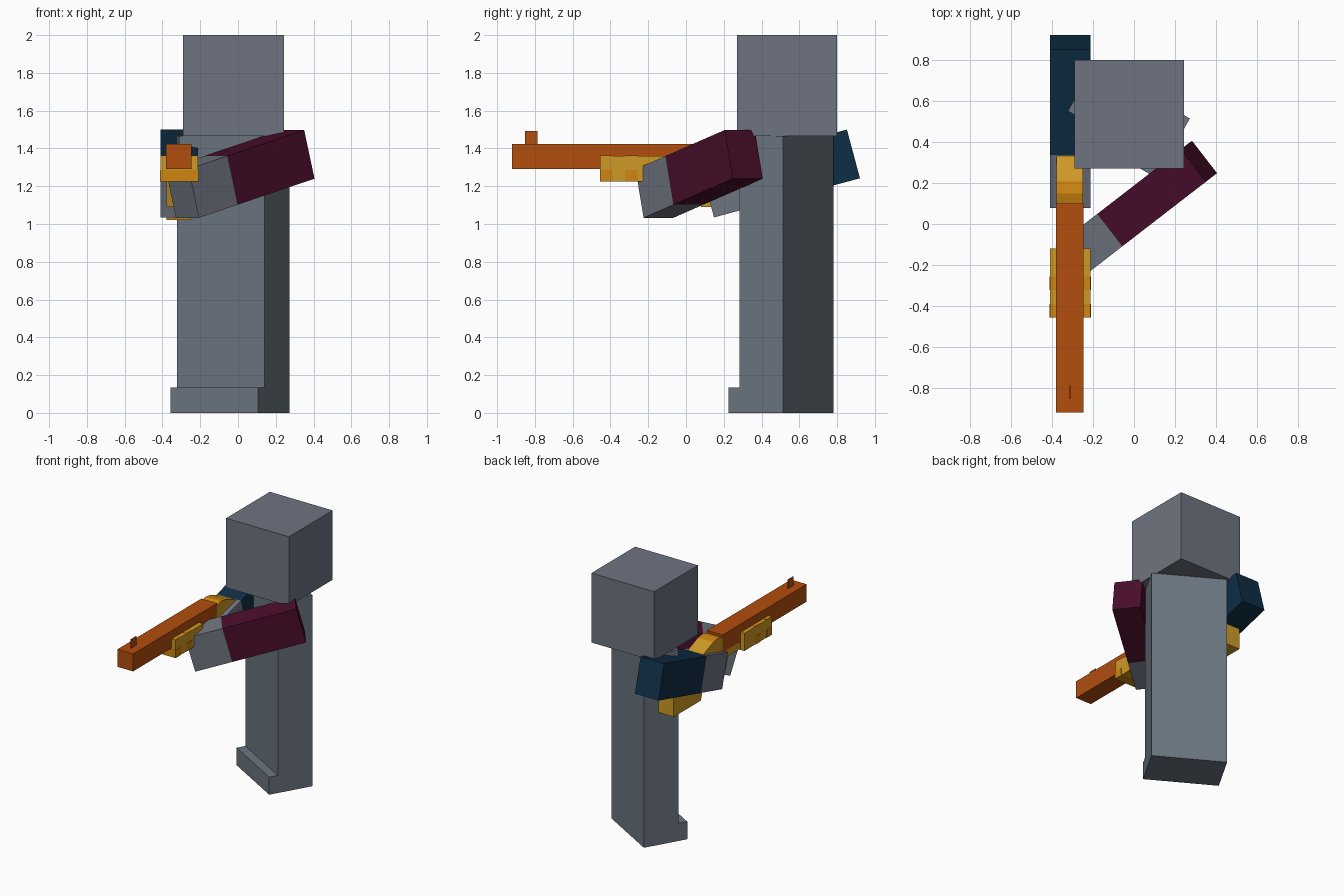
import bpy
import bmesh
from math import radians, sin, cos
from mathutils import Vector, Matrix

cube = bpy.data.objects.get("Cube")
if cube:
    bpy.data.objects.remove(cube, do_unlink=True)


def srgb(r, g, b):
    lin = lambda c: c / 12.92 if c <= 0.04045 else ((c + 0.055) / 1.055) ** 2.4
    return tuple(lin(c / 255) for c in (r, g, b)) + (1.0,)


def material(name, *rgb):
    m = bpy.data.materials.new(name)
    m.use_nodes = True
    m.diffuse_color = srgb(*rgb)
    m.node_tree.nodes["Principled BSDF"].inputs["Base Color"].default_value = srgb(*rgb)
    return m


HEAD = material("head grey", 110, 116, 128)
BODY = material("body grey", 107, 118, 129)
MAROON = material("maroon", 74, 14, 43)
NAVY = material("navy", 14, 46, 70)
ORANGE = material("burnt orange", 178, 78, 14)
GOLD = material("gold", 207, 154, 38)
AMBER = material("amber", 207, 134, 16)


def finish(name, bm, *mats):
    bmesh.ops.recalc_face_normals(bm, faces=bm.faces[:])
    me = bpy.data.meshes.new(name)
    bm.to_mesh(me)
    bm.free()
    for m in mats:
        me.materials.append(m)
    ob = bpy.data.objects.new(name, me)
    bpy.context.collection.objects.link(ob)
    return ob


def box(name, lo, hi, mat, matrix=Matrix()):
    """Box between two corners, then moved by a matrix."""
    lo, hi = Vector(lo), Vector(hi)
    bm = bmesh.new()
    bmesh.ops.create_cube(bm, size=1)
    for v in bm.verts:
        v.co = (lo + hi) / 2 + v.co * (hi - lo)
    bm.transform(matrix)
    return finish(name, bm, mat)


def prism(name, profile, x0, x1, *mats):
    """Side profile of (y, z) points extruded along x."""
    bm = bmesh.new()
    face = bm.faces.new([bm.verts.new((x0, y, z)) for y, z in profile])
    ext = bmesh.ops.extrude_face_region(bm, geom=[face])
    for v in ext["geom"]:
        if isinstance(v, bmesh.types.BMVert):
            v.co.x = x1
    return finish(name, bm, *mats)


# Head
box("head", (-0.29, 0.27, 1.467), (0.243, 0.80, 2.0), HEAD)

# Robe-like body turned 30 degrees, with a foot ledge along its front
turn = Matrix.Translation((-0.025, 0.533, 0)) @ Matrix.Rotation(radians(-30), 4, 'Z')
body_profile = [(0.133, 0), (0.133, 1.467), (-0.133, 1.467),
                (-0.133, 0.135), (-0.2, 0.135), (-0.2, 0)]
body = prism("body", body_profile, -0.267, 0.267, BODY)
body.data.transform(turn)


# Arms: local x runs along the arm, y across it, z up it
def arm(side, corner, heading, sleeve_mat):
    h, t = radians(heading), radians(15)
    along = Vector((cos(h) * cos(t), sin(h) * cos(t), -sin(t)))
    across = Vector((sin(h), -cos(h), 0))
    up = Vector((cos(h) * sin(t), sin(h) * sin(t), cos(t)))
    frame = Matrix((along, across, up)).transposed().to_4x4()
    frame.translation = corner
    box(side + "_sleeve", (0, 0, 0), (0.533, 0.2, 0.267), sleeve_mat, frame)
    box(side + "_hand", (0.533, 0, 0), (0.8, 0.2, 0.267), HEAD, frame)


arm("left", (0.405, 0.248, 1.24), 217.7, MAROON)
arm("right", (-0.211, 0.921, 1.242), 270, NAVY)

# Gun barrel and thin sight blade
box("gun_barrel", (-0.38, -0.92, 1.29), (-0.247, 0.10, 1.424), ORANGE)
box("gun_sight", (-0.316, -0.853, 1.42), (-0.311, -0.787, 1.492), ORANGE)

# Fore grip with darker bands
box("fore_grip", (-0.411, -0.455, 1.225), (-0.212, -0.12, 1.36), GOLD)
for i, y in enumerate((-0.456, -0.322)):
    box(f"grip_band_{i + 1}_lower", (-0.413, y, 1.224), (-0.21, y + 0.066, 1.285), AMBER)
    box(f"grip_band_{i + 1}_top", (-0.411, y, 1.358), (-0.212, y + 0.066, 1.362), AMBER)

# Stock: trigger housing, neck and butt in one side profile
stock_profile = [(-0.12, 1.295), (-0.12, 1.235), (0.03, 1.235), (0.08, 1.09),
                 (0.34, 1.09), (0.36, 1.02), (0.69, 1.02), (0.69, 1.18),
                 (0.335, 1.36), (0.21, 1.41), (0.15, 1.42), (0.08, 1.40),
                 (0.08, 1.295)]
stock = prism("gun_stock", stock_profile, -0.379, -0.248, GOLD, AMBER)
for p in stock.data.polygons:
    # darker top of the neck
    if p.normal.z > 0.5 and p.center.y < 0.2:
        p.material_index = 1
